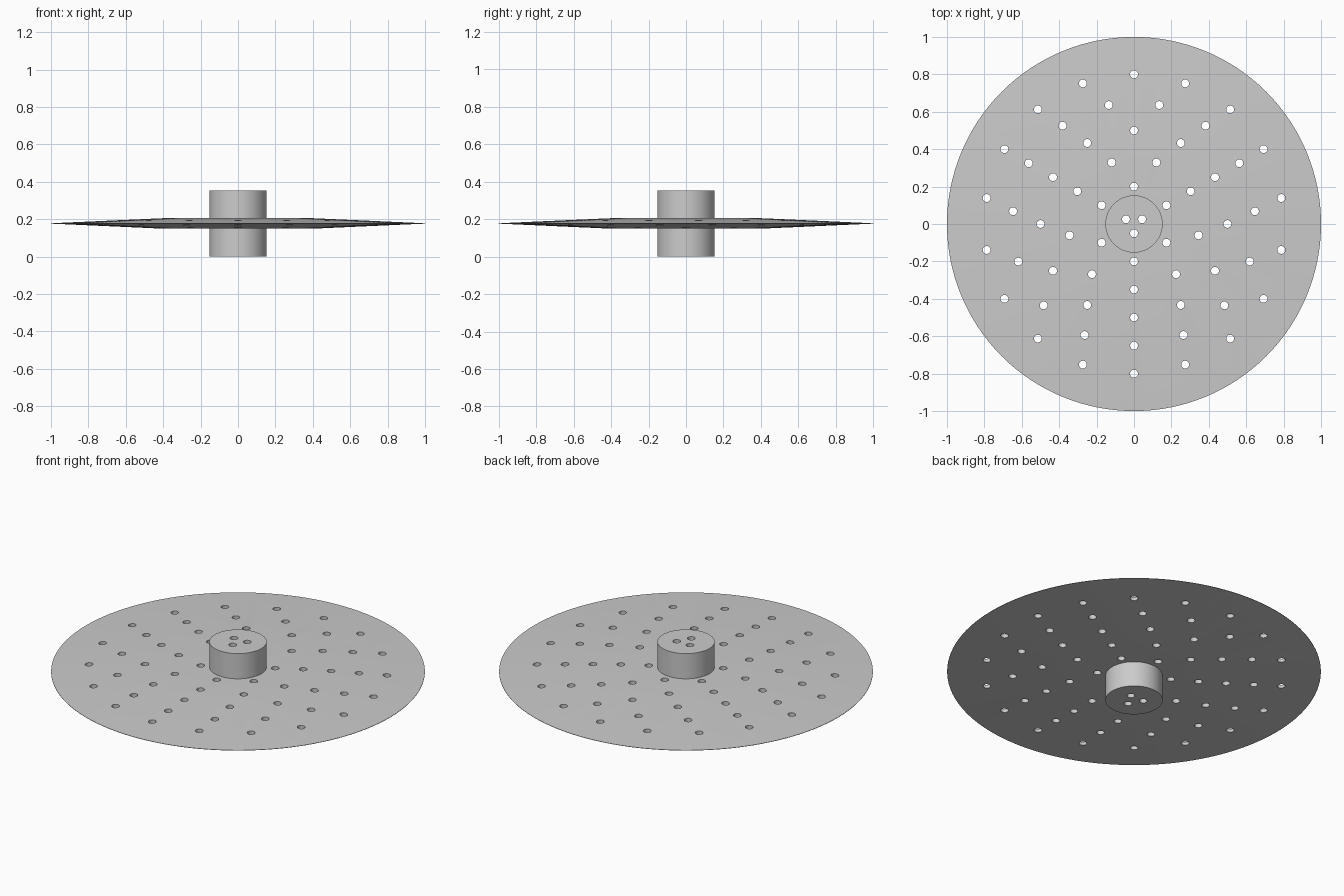
import bpy, bmesh, math
from mathutils import Matrix, Vector

if "Cube" in bpy.data.objects:
    bpy.data.objects.remove(bpy.data.objects["Cube"], do_unlink=True)

SIDES = 128
MID = 0.177          # height of the disc's middle plane
HUB_R = 0.153
HOLE_R = 0.021

grey = bpy.data.materials.new("light_grey")
grey.use_nodes = True
colour = (0.6, 0.6, 0.6, 1)
grey.diffuse_color = colour
grey.node_tree.nodes["Principled BSDF"].inputs["Base Color"].default_value = colour


def add_object(name, bm):
    bmesh.ops.recalc_face_normals(bm, faces=bm.faces[:])
    mesh = bpy.data.meshes.new(name)
    bm.to_mesh(mesh)
    bm.free()
    mesh.materials.append(grey)
    obj = bpy.data.objects.new(name, mesh)
    bpy.context.collection.objects.link(obj)
    return obj


def lathe(name, profile):
    """Revolve a closed (radius, height) outline around z."""
    bm = bmesh.new()
    verts = [bm.verts.new((r, 0, z)) for r, z in profile]
    edges = [bm.edges.new((a, b)) for a, b in zip(verts, verts[1:] + verts[:1])]
    bmesh.ops.spin(bm, geom=verts + edges, axis=Vector((0, 0, 1)), cent=Vector(),
                   angle=math.tau, steps=SIDES, use_duplicate=False)
    bmesh.ops.remove_doubles(bm, verts=bm.verts[:], dist=1e-5)
    return add_object(name, bm)


def drill(obj, rings):
    """Cut rings of (radius, count) upright holes through an object."""
    bm = bmesh.new()
    for radius, count in rings:
        for i in range(count):
            a = math.tau * i / count - math.pi / 2
            place = Matrix.Translation((radius * math.cos(a), radius * math.sin(a), MID))
            bmesh.ops.create_cone(bm, cap_ends=True, segments=24, radius1=HOLE_R,
                                  radius2=HOLE_R, depth=1, matrix=place)
    cutter = add_object("hole_cutter", bm)
    cutter.hide_render = True
    mod = obj.modifiers.new("holes", "BOOLEAN")
    mod.operation = "DIFFERENCE"
    mod.solver = "EXACT"
    mod.object = cutter
    bpy.ops.object.select_all(action="DESELECT")
    obj.select_set(True)
    bpy.context.view_layer.objects.active = obj
    bpy.ops.object.modifier_apply(modifier=mod.name)
    bpy.data.objects.remove(cutter, do_unlink=True)
    bpy.ops.object.shade_smooth_by_angle(angle=math.radians(30))


# Thin disc: flat in the middle, tapering to a fine rim
half, rim = 0.028, 0.001
disc = lathe("disc", [(HUB_R - 0.01, MID - half), (0.4, MID - half), (1, MID - rim),
                      (1, MID + rim), (0.4, MID + half), (HUB_R - 0.01, MID + half)])
drill(disc, [(0.2 + 0.15 * k, 6 + 3 * k) for k in range(5)])

# Hub passing through the disc, with three holes
bm = bmesh.new()
bmesh.ops.create_cone(bm, cap_ends=True, segments=SIDES, radius1=HUB_R, radius2=HUB_R,
                      depth=2 * MID, matrix=Matrix.Translation((0, 0, MID)))
hub = add_object("hub", bm)
drill(hub, [(0.05, 3)])
